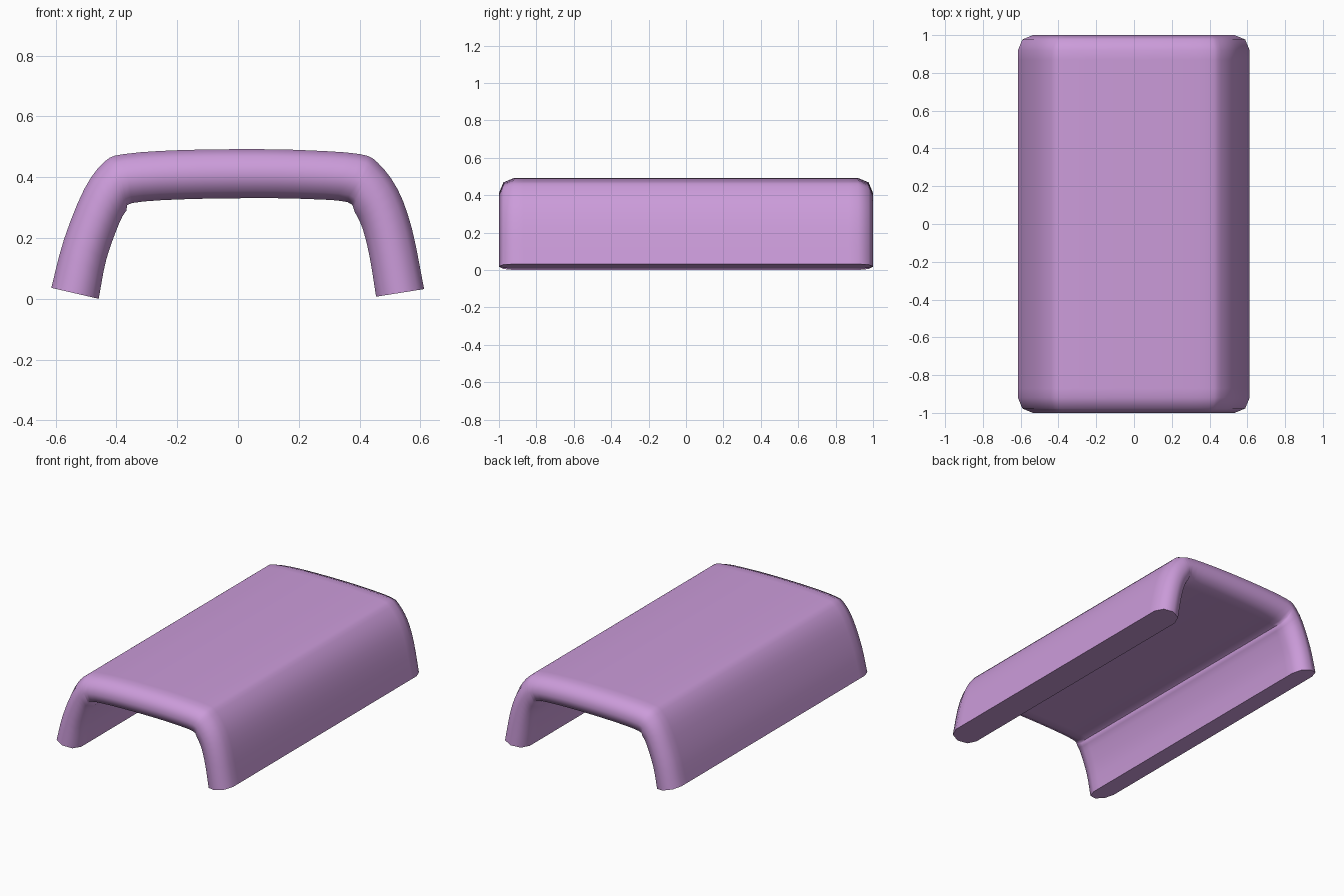
import bpy, bmesh, math
from mathutils import Vector

if "Cube" in bpy.data.objects:
    bpy.data.objects.remove(bpy.data.objects["Cube"])

# Matching outer and inner outlines (x, z), left foot to right foot
OUTER = [(-.614, .036), (-.572, .196), (-.506, .36), (-.44, .45), (-.374, .476), (-.19, .489),
         (.06, .492),
         (.235, .488), (.40, .476), (.46, .447), (.525, .36), (.572, .23), (.612, .032)]
INNER = [(-.458, .0), (-.433, .13), (-.39, .25), (-.367, .29), (-.348, .315), (-.19, .327),
         (.06, .331),
         (.235, .328), (.36, .318), (.384, .285), (.41, .23), (.433, .137), (.454, .007)]


def smooth_path(points, steps=3):
    """Catmull-Rom curve through the points."""
    p = [Vector(q) for q in points]
    p = [2 * p[0] - p[1]] + p + [2 * p[-1] - p[-2]]
    out = []
    for i in range(1, len(p) - 2):
        a, b, c, d = p[i - 1:i + 3]
        for k in range(steps):
            t = k / steps
            out.append(.5 * (2 * b + (c - a) * t + (2 * a - 5 * b + 4 * c - d) * t ** 2
                             + (3 * b - a - 3 * c + d) * t ** 3))
    return out + [p[-2]]


# Slab section with rounded ends: (fraction across thickness, y)
R, HALF = .08, 1.0
half = [(0, .87)]
for k in range(5):
    a = math.pi * k / 4
    half.append(((1 - math.cos(a)) / 2, HALF - R + R * math.sin(a)))
half.append((1, .87))
section = half + [(t, -y) for t, y in reversed(half)]

# Sweep the section along the arch
bm = bmesh.new()
rings = []
for o, i in zip(smooth_path(OUTER), smooth_path(INNER)):
    ring = []
    for t, y in section:
        q = o.lerp(i, t)
        ring.append(bm.verts.new((q.x, y, q.y)))
    rings.append(ring)
n = len(section)
for r0, r1 in zip(rings, rings[1:]):
    for j in range(n):
        k = (j + 1) % n
        bm.faces.new((r0[j], r0[k], r1[k], r1[j]))
bm.faces.new(rings[0])
bm.faces.new(rings[-1])
bmesh.ops.recalc_face_normals(bm, faces=bm.faces)

mesh = bpy.data.meshes.new("arched_cover")
bm.to_mesh(mesh)
bm.free()
cover = bpy.data.objects.new("arched_cover", mesh)
bpy.context.collection.objects.link(cover)

# Lilac material and smooth shading with crisp foot edges
mat = bpy.data.materials.new("lilac")
mat.diffuse_color = (.60, .33, .70, 1)
mat.use_nodes = True
mat.node_tree.nodes["Principled BSDF"].inputs["Base Color"].default_value = mat.diffuse_color
mesh.materials.append(mat)
bpy.context.view_layer.objects.active = cover
cover.select_set(True)
bpy.ops.object.shade_smooth_by_angle(angle=math.radians(60))
